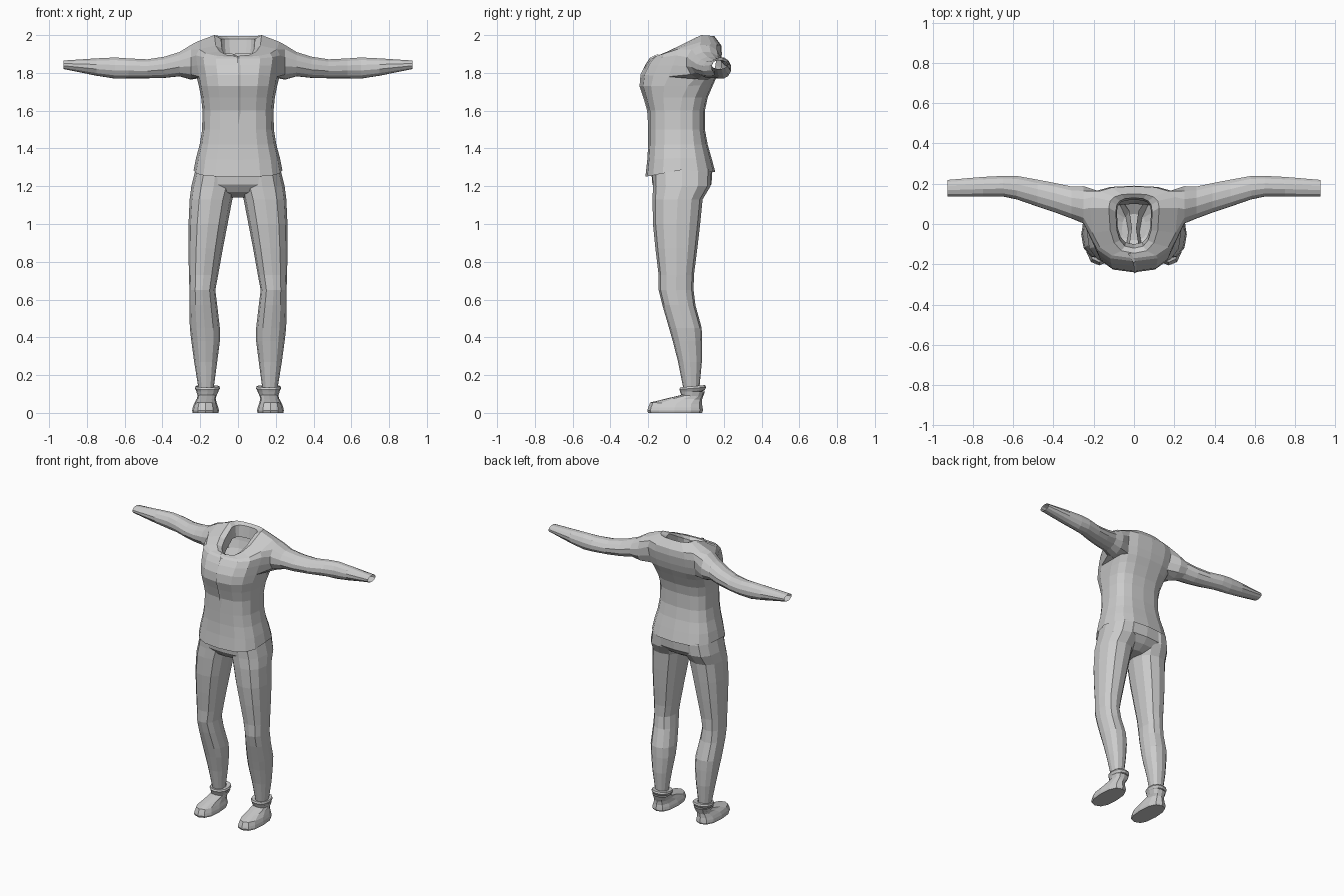
import bpy, bmesh
from math import sin, cos, pi, atan2, copysign

cube = bpy.data.objects.get("Cube")
if cube:
    bpy.data.objects.remove(cube)

grey = bpy.data.materials.new("plain grey")
grey.use_nodes = True
grey.diffuse_color = (0.6, 0.6, 0.6, 1)
grey.node_tree.nodes["Principled BSDF"].inputs["Base Color"].default_value = (0.6, 0.6, 0.6, 1)


def spow(v, p):
    return copysign(abs(v) ** p, v)


def ring(bm, n, cx, hw, yf, ym, yb, zf, zm, zb, p):
    """Rounded section with its own front, side and back depth and height."""
    verts = []
    for k in range(n):
        a = 2 * pi * k / n
        c, s = spow(round(cos(a), 6), p), spow(round(sin(a), 6), p)
        y = ym + s * ((yb - ym) if s > 0 else (ym - yf))
        z = zm + abs(s) * ((zb - zm) if s > 0 else (zf - zm))
        verts.append(bm.verts.new((cx + c * hw, y, z)))
    return verts


def skin(bm, rings):
    """Join successive rings with quads; returns the faces row by row."""
    rows = []
    for a, b in zip(rings, rings[1:]):
        n = len(a)
        rows.append([bm.faces.new((a[k], a[(k + 1) % n], b[(k + 1) % n], b[k]))
                     for k in range(n)])
    return rows


def finish(bm, name):
    bmesh.ops.recalc_face_normals(bm, faces=bm.faces)
    mesh = bpy.data.meshes.new(name)
    bm.to_mesh(mesh)
    bm.free()
    mesh.materials.append(grey)
    obj = bpy.data.objects.new(name, mesh)
    bpy.context.collection.objects.link(obj)
    return obj


def mirrored(obj):
    mod = obj.modifiers.new("mirror", "MIRROR")
    mod.use_axis[0] = True


# Tunic body: half width, front / side / back depth, front / side / back height
TUNIC = [
    (.235, -.215, -.03, .155, 1.25, 1.285, 1.275),
    (.222, -.205, -.03, .135, 1.34, 1.35, 1.35),
    (.203, -.2, -.03, .115, 1.42, 1.42, 1.42),
    (.19, -.2, -.03, .1, 1.5, 1.5, 1.5),
    (.188, -.2, -.03, .1, 1.6, 1.6, 1.6),
    (.195, -.22, -.02, .115, 1.67, 1.67, 1.67),
    (.207, -.24, .01, .145, 1.73, 1.73, 1.74),
    (.217, -.235, .05, .167, 1.79, 1.77, 1.79),
    (.228, -.21, .07, .18, 1.84, 1.84, 1.84),
    (.235, -.185, .08, .19, 1.875, 1.91, 1.9),
    (.218, -.17, .08, .187, 1.885, 1.965, 1.945),
    (.125, -.145, .08, .15, 1.89, 2, 1.995),
    (.09, -.12, .06, .13, 1.875, 1.98, 1.98),
    (.085, -.1, .06, .12, 1.8, 1.9, 1.9),
]
# Sleeve: distance out, back / front depth, bottom / top height
SLEEVE = [
    (.25, .0, .19, 1.762, 1.95),
    (.31, .025, .188, 1.78, 1.912),
    (.39, .055, .205, 1.772, 1.887),
    (.48, .085, .222, 1.77, 1.873),
    (.58, .12, .24, 1.77, 1.878),
    (.65, .135, .24, 1.768, 1.883),
    (.75, .135, .235, 1.784, 1.878),
    (.925, .135, .22, 1.82, 1.866),
]
SIDES = 16
bm = bmesh.new()
rows = skin(bm, [ring(bm, SIDES, 0, *r, .72) for r in TUNIC])
# Open the armholes and grow the sleeves from their edges
for side in (1, -1):
    cols = [15, 0, 1] if side > 0 else [8, 7, 6]
    hole = [rows[r][c] for r in (7, 8, 9) for c in cols]
    edge_verts = {v for f in hole for v in f.verts}
    bmesh.ops.delete(bm, geom=hole, context='FACES_ONLY')
    inner = [v for v in edge_verts if all(len(e.link_faces) == 0 for e in v.link_edges)]
    edge_verts -= set(inner)
    bmesh.ops.delete(bm, geom=inner, context='VERTS')
    loose = [e for e in bm.edges if not e.link_faces]
    bmesh.ops.delete(bm, geom=loose, context='EDGES')
    loop = sorted(edge_verts, key=lambda v: atan2(v.co.z - 1.87, v.co.y - .06))
    n = len(loop)
    start = atan2(loop[0].co.z - 1.87, loop[0].co.y - .06)
    rings = [loop]
    for x, y0, y1, z0, z1 in SLEEVE:
        angles = [start + 2 * pi * k / n for k in range(n)]
        rings.append([bm.verts.new((side * x,
                                    (y0 + y1) / 2 + cos(a) * (y1 - y0) / 2,
                                    (z0 + z1) / 2 + sin(a) * (z1 - z0) / 2))
                      for a in angles])
    skin(bm, rings)
finish(bm, "tunic")

# Front opening flap, a narrow overlapping strip down the chest
bm = bmesh.new()
PATH = [(-.03, -.148, 1.9), (-.004, -.192, 1.88), (0, -.217, 1.84), (0, -.241, 1.79),
        (0, -.246, 1.73), (0, -.226, 1.67), (0, -.206, 1.6), (0, -.201, 1.53)]
pairs = [(bm.verts.new((x, y, z)), bm.verts.new((x + .012, y + .006, z))) for x, y, z in PATH]
for a, b in zip(pairs, pairs[1:]):
    bm.faces.new((a[0], a[1], b[1], b[0]))
finish(bm, "front_flap")

# Trouser seat, closed underneath between the legs
bm = bmesh.new()
seat = [ring(bm, SIDES, 0, hw, yf, -.03, yb, z, z, z, .75) for hw, yf, yb, z in (
    (.2, -.17, .1, 1.36), (.222, -.185, .14, 1.29), (.238, -.178, .135, 1.21),
    (.15, -.15, .1, 1.17), (.06, -.08, .05, 1.14))]
skin(bm, seat)
bm.faces.new(seat[-1])
finish(bm, "trouser_seat")

# Trouser leg: height, inner / outer side, front / back depth
LEG = [
    (1.29, .01, .225, -.178, .135), (1.2, .01, .247, -.175, .13),
    (1.13, .03, .256, -.177, .088), (1, .055, .262, -.175, .075),
    (.87, .08, .262, -.162, .06), (.73, .105, .26, -.145, .042),
    (.65, .12, .257, -.145, .04), (.57, .11, .258, -.125, .05),
    (.45, .096, .255, -.09, .083), (.38, .096, .247, -.07, .085),
    (.27, .11, .232, -.042, .084), (.12, .13, .208, -.012, .07),
]
bm = bmesh.new()
skin(bm, [ring(bm, 12, (i + o) / 2, (o - i) / 2, f, (f + b) / 2, b, z, z, z, .85)
          for z, i, o, f, b in LEG])
mirrored(finish(bm, "trouser_leg"))

# Shoe: centre, half width, front / side / back depth, front / side / back height
SHOE = [
    (.172, .068, -.2, -.06, .085, 0, 0, 0),
    (.172, .071, -.205, -.06, .09, .012, .012, .012),
    (.172, .068, -.2, -.06, .088, .028, .028, .028),
    (.172, .06, -.19, -.05, .085, .055, .05, .045),
    (.168, .05, -.12, -.01, .085, .072, .075, .07),
    (.164, .05, -.025, .03, .09, .095, .09, .085),
    (.162, .058, -.032, .035, .1, .112, .112, .112),
]
bm = bmesh.new()
shoe = [ring(bm, 12, *r, .8) for r in SHOE]
skin(bm, shoe)
bm.faces.new(shoe[0])
mirrored(finish(bm, "shoe"))

# Rolled ankle cuff
bm = bmesh.new()
cuff = [ring(bm, 12, .162, hw, .035 - d, .035, .035 + d, z - .006, z, z + .006, .9)
        for hw, d, z in ((.05, .05, .108), (.058, .064, .115), (.067, .071, .13),
                         (.063, .066, .141), (.038, .04, .138))]
skin(bm, cuff)
mirrored(finish(bm, "ankle_cuff"))
